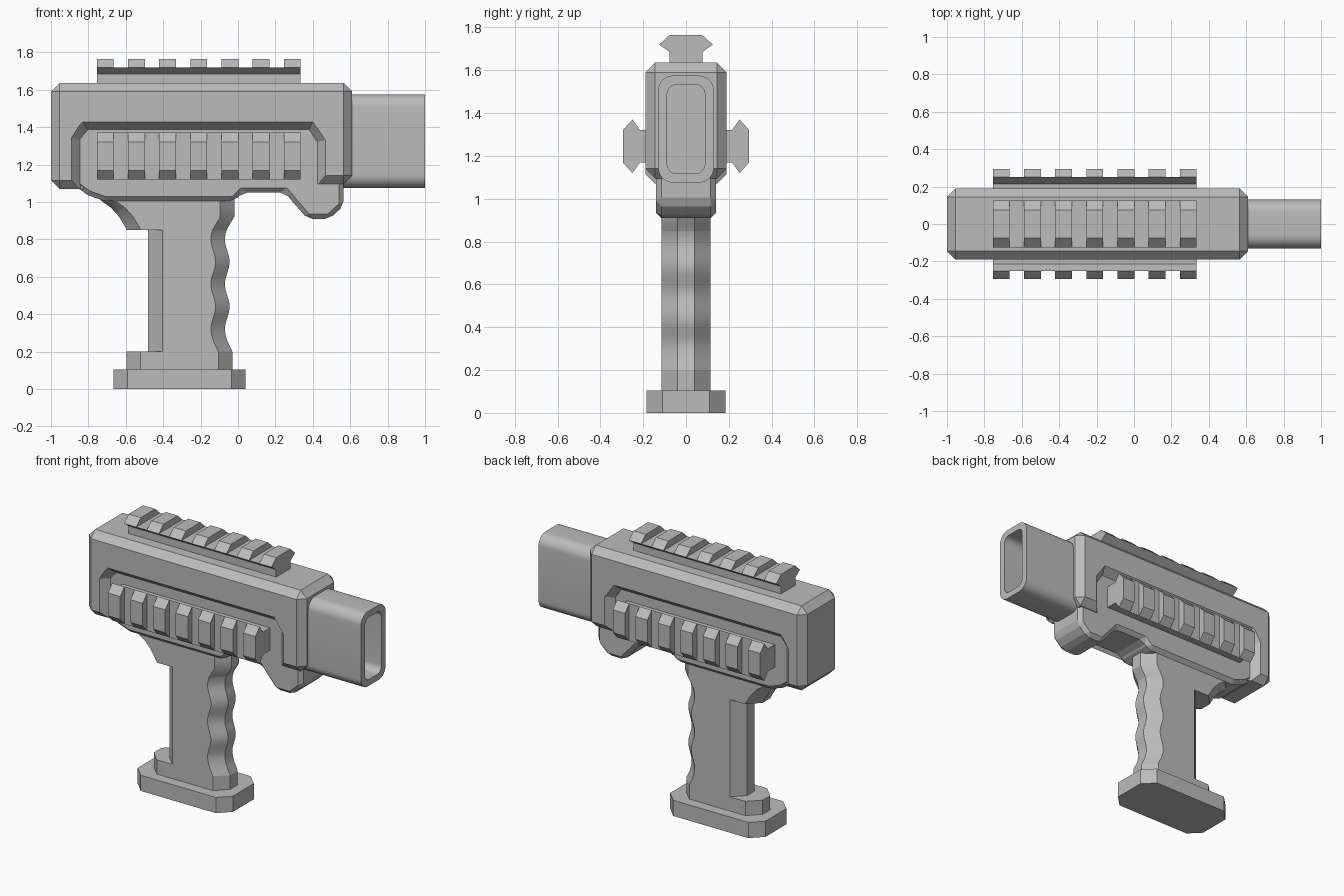
import bpy, bmesh, math

cube = bpy.data.objects.get("Cube")
if cube:
    bpy.data.objects.remove(cube, do_unlink=True)

grey = bpy.data.materials.new("plain_grey")
grey.use_nodes = True
COLOUR = (0.5, 0.5, 0.5, 1)
grey.diffuse_color = COLOUR
grey.node_tree.nodes["Principled BSDF"].inputs["Base Color"].default_value = COLOUR


def loft(name, rings, closed=False):
    """Skin matching rings of points; cap the ends, or join last to first."""
    bm = bmesh.new()
    loops = [[bm.verts.new(p) for p in ring] for ring in rings]
    pairs = list(zip(loops, loops[1:]))
    if closed:
        pairs.append((loops[-1], loops[0]))
    else:
        bm.faces.new(loops[0])
        bm.faces.new(loops[-1])
    for a, b in pairs:
        for i in range(len(a)):
            j = (i + 1) % len(a)
            bm.faces.new((a[i], a[j], b[j], b[i]))
    bmesh.ops.recalc_face_normals(bm, faces=bm.faces)
    mesh = bpy.data.meshes.new(name)
    bm.to_mesh(mesh)
    bm.free()
    mesh.materials.append(grey)
    obj = bpy.data.objects.new(name, mesh)
    bpy.context.collection.objects.link(obj)
    return obj


def slab(name, outline, half):
    """Side outline (x, z) extruded across the width."""
    return loft(name, [[(x, y, z) for x, z in outline] for y in (-half, half)])


def chamfer(obj, width):
    mod = obj.modifiers.new("chamfer", "BEVEL")
    mod.width = width
    mod.segments = 1
    mod.limit_method = "ANGLE"
    mod.angle_limit = math.radians(20)


def smooth(obj, angle):
    bpy.ops.object.select_all(action="DESELECT")
    obj.select_set(True)
    bpy.context.view_layer.objects.active = obj
    bpy.ops.object.shade_smooth_by_angle(angle=math.radians(angle))


# Upper housing with chamfered edges
housing = slab("housing", [(-1, 1.07), (-1, 1.635), (0.61, 1.635), (0.61, 1.095),
                           (0.43, 1.095), (-0.85, 1.07)], 0.19)
chamfer(housing, 0.045)

# Sloped recess on each side of the housing
recess_in = [(-0.842, 0.9), (-0.842, 1.335), (-0.8, 1.382), (0.378, 1.382), (0.42, 1.32), (0.42, 0.9)]
recess_out = [(-0.89, 0.9), (-0.89, 1.343), (-0.83, 1.428), (0.4, 1.428), (0.468, 1.33), (0.468, 0.9)]
for side, label in ((1, "left"), (-1, "right")):
    inner = [(x, side * 0.135, z) for x, z in recess_in]
    outer = [(2 * u - x, side * 0.245, 2 * w - z)
             for (x, z), (u, w) in zip(recess_in, recess_out)]
    cutter = loft(label + "_recess_cutter", [inner, outer])
    cutter.hide_render = True
    cutter.hide_set(True)
    cutter.display_type = "WIRE"
    cut = housing.modifiers.new(label + "_recess", "BOOLEAN")
    cut.operation = "DIFFERENCE"
    cut.solver = "EXACT"
    cut.object = cutter

# Lower frame, seen inside the recess and hanging below the housing
frame = slab("lower_frame", [(-0.87, 1.45), (-0.87, 1.085), (-0.805, 1.037), (-0.715, 1.005),
                             (-0.02, 1.005), (0.025, 1.05), (0.25, 1.05), (0.37, 0.91),
                             (0.49, 0.91), (0.565, 0.98), (0.565, 1.2), (0.5, 1.45)], 0.14)
chamfer(frame, 0.025)


# Hollow rounded barrel
def rounded(x, hy, hz, r):
    ring = []
    for k, (sy, sz) in enumerate(((1, 1), (-1, 1), (-1, -1), (1, -1))):
        for i in range(9):
            a = math.pi / 2 * (k + i / 8)
            ring.append((x, sy * (hy - r) + r * math.cos(a), 1.325 + sz * (hz - r) + r * math.sin(a)))
    return ring


barrel = loft("barrel", [rounded(0.55, 0.13, 0.25, 0.07), rounded(1, 0.13, 0.25, 0.07),
                         rounded(1, 0.088, 0.208, 0.045), rounded(0.62, 0.088, 0.208, 0.045)])
smooth(barrel, 35)


# Accessory rails: flared base with seven tapered teeth
def rail(name, place):
    def bar(part, section, x0, x1):
        outline = section + [(-w, h) for w, h in reversed(section)]
        loft(part, [[place(x, w, h) for w, h in outline] for x in (x0, x1)])

    bar(name + "_base", [(0.076, -0.06), (0.076, 0.05), (0.125, 0.085)], -0.755, 0.335)
    for i in range(7):
        x = -0.755 + i / 6
        bar(f"{name}_tooth_{i + 1}", [(0.125, 0.085), (0.076, 0.13)], x, x + 0.09)


rail("top_rail", lambda x, w, h: (x, w, 1.635 + h))
rail("left_rail", lambda x, w, h: (x, 0.165 + h, 1.245 + w))
rail("right_rail", lambda x, w, h: (x, -0.165 - h, 1.245 + w))


# Grip pieces and base plate share a rectangle with cut corners
def section(z, back, front, half=0.115, c=0.075):
    right = [(back, c - half), (back + c, -half), (front - c, -half), (front, c - half)]
    return [(x, y, z) for x, y in right] + [(x, -y, z) for x, y in reversed(right)]


def finger_wave(z):
    return -0.0575 - 0.0125 * math.cos(2 * math.pi * (z - 0.56) / 0.24)


tang = loft("grip_tang", [section(0.85, -0.595, finger_wave(0.85)), section(0.87, -0.605, -0.05),
                          section(0.92, -0.635, -0.02), section(0.97, -0.68, -0.02),
                          section(1.005, -0.73, -0.02), section(1.03, -0.75, -0.02)])
heights = [0.25 + 0.6 * i / 30 for i in range(31)]
shaft = loft("grip_shaft", [section(0.2, -0.48, -0.03)]
             + [section(z, -0.48, finger_wave(z)) for z in heights])
foot = loft("grip_foot", [section(0.1, -0.595, -0.03), section(0.2, -0.595, -0.03)])
for part in (tang, shaft):
    smooth(part, 30)
loft("base_plate", [section(z, -0.665, 0.04, 0.185) for z in (0, 0.105)])
